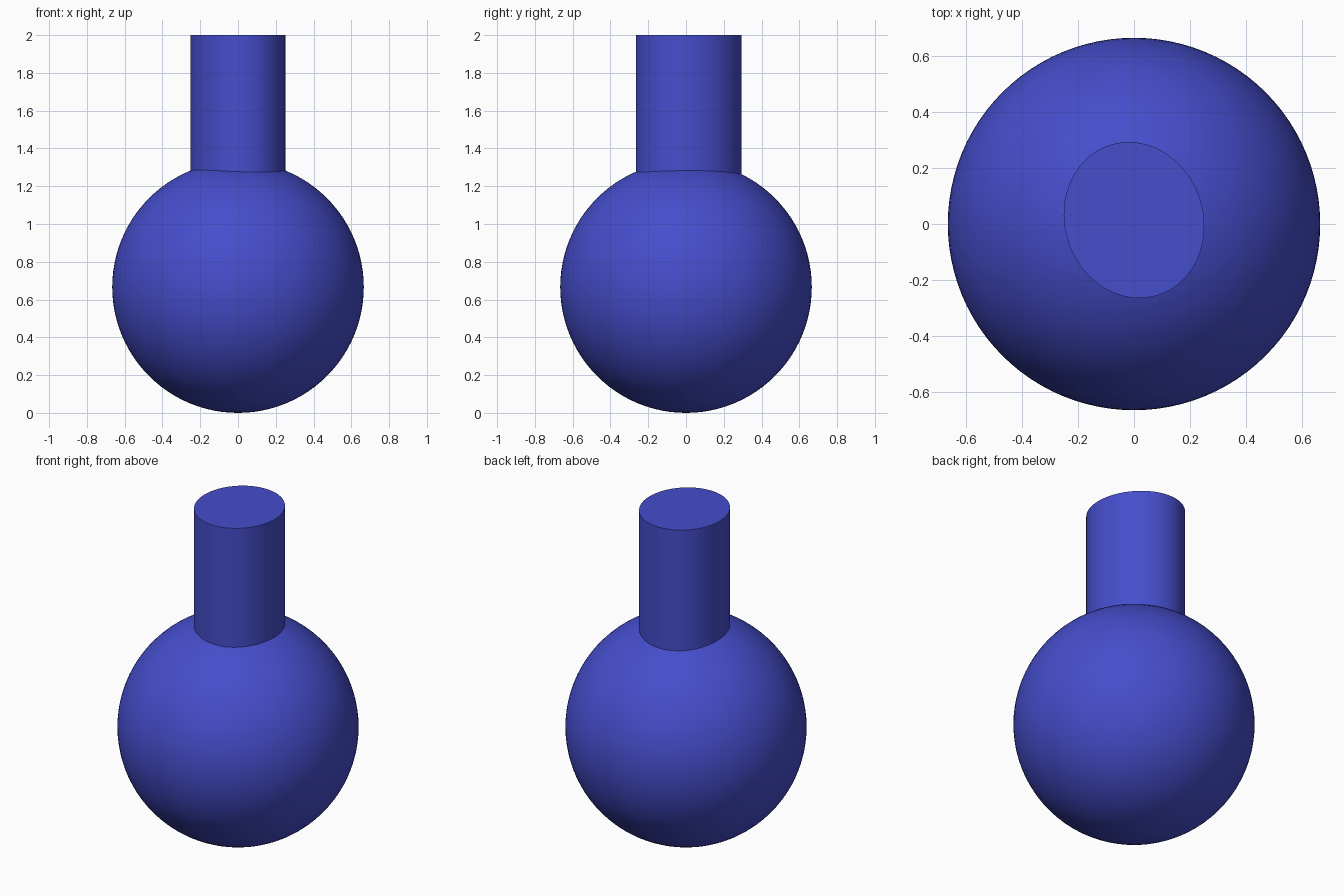
import bpy, math

if "Cube" in bpy.data.objects:
    bpy.data.objects.remove(bpy.data.objects["Cube"])

mat = bpy.data.materials.new("blue")
mat.diffuse_color = (0.06, 0.075, 0.6, 1)
mat.use_nodes = True
mat.node_tree.nodes["Principled BSDF"].inputs["Base Color"].default_value = mat.diffuse_color


def finish(name):
    ob = bpy.context.object
    ob.name = name
    ob.data.materials.append(mat)
    bpy.ops.object.transform_apply(location=False, rotation=True, scale=True)
    bpy.ops.object.shade_smooth_by_angle(angle=math.radians(30))


# round bulb resting on the ground
R = 0.666
bpy.ops.mesh.primitive_uv_sphere_add(segments=96, ring_count=48, radius=R, location=(0, 0, R))
finish("bulb")

# slightly oval neck, turned a little and set back from centre
z0, z1 = 1.2, 2.0
bpy.ops.mesh.primitive_cylinder_add(vertices=96, radius=1, depth=z1 - z0,
                                    location=(0, 0.014, (z0 + z1) / 2),
                                    rotation=(0, 0, math.radians(17.8)))
bpy.context.object.scale = (0.248, 0.282, 1)
finish("neck")
